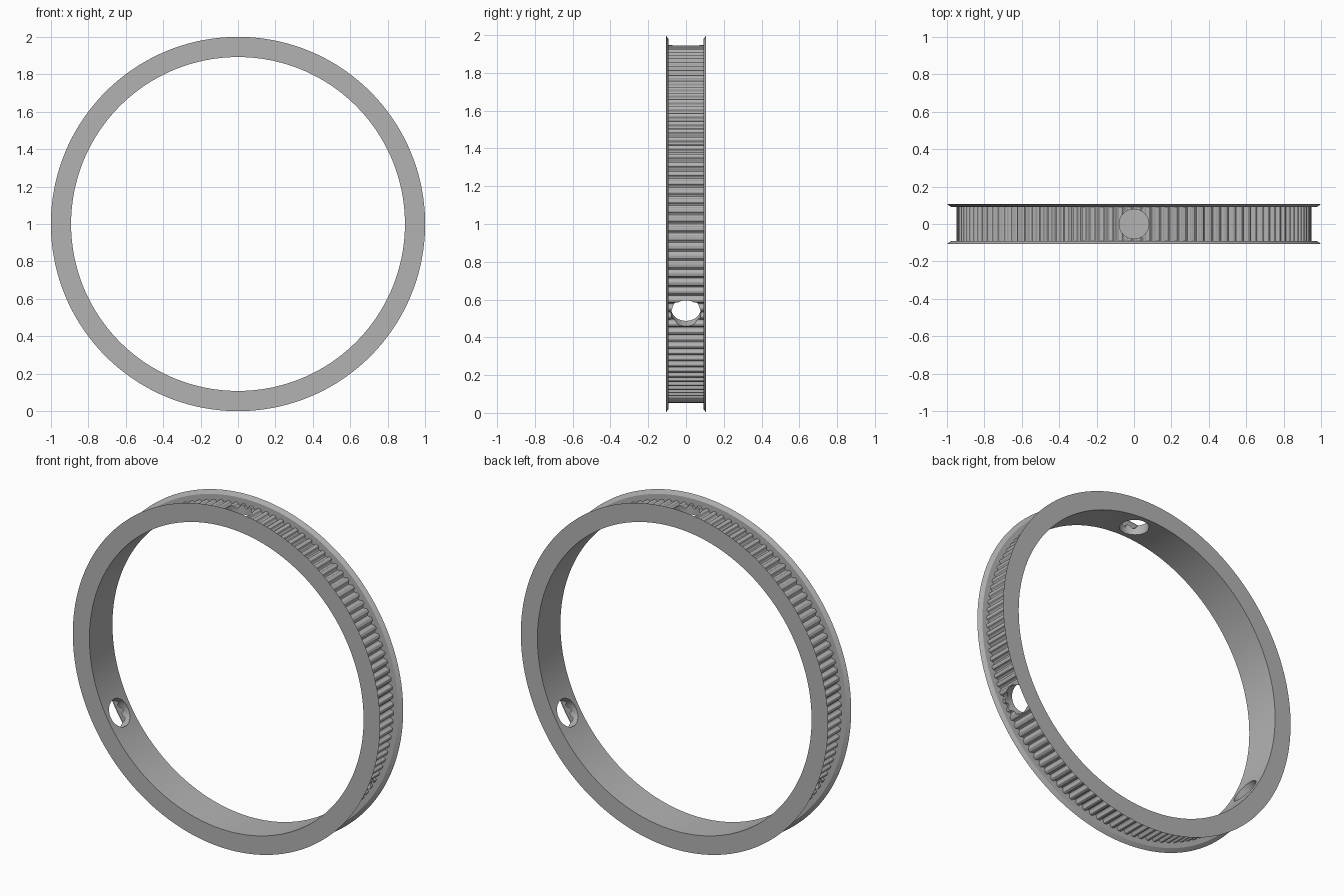
import bpy, bmesh, math
from mathutils import Matrix

if "Cube" in bpy.data.objects:
    bpy.data.objects.remove(bpy.data.objects["Cube"])

TEETH = 120
R_IN, R_LAND, R_BEVEL, R_OUT = 0.892, 0.948, 0.978, 1.0
Y_IN, Y_OUT = 0.092, 0.107
HOLE_R = 0.079

grey = bpy.data.materials.new("plain grey")
grey.use_nodes = True
colour = (0.45, 0.45, 0.45, 1)
grey.diffuse_color = colour
grey.node_tree.nodes["Principled BSDF"].inputs["Base Color"].default_value = colour

# Rounded belt groove: (offset as a fraction of the pitch, depth)
half = [(0.36, 0), (0.30, 0.002), (0.265, 0.006), (0.21, 0.013), (0.11, 0.0173)]
groove = [(-o, d) for o, d in half] + [(0, 0.0188)] + [(o, d) for o, d in reversed(half)]

# Ring section: None marks the radius that follows the teeth
section = [(R_IN, -Y_OUT), (R_OUT, -Y_OUT), (R_BEVEL, -Y_IN), (None, -Y_IN),
           (None, Y_IN), (R_BEVEL, Y_IN), (R_OUT, Y_OUT), (R_IN, Y_OUT)]

bm = bmesh.new()
rings = []
for tooth in range(TEETH):
    for offset, depth in groove:
        a = math.tau * (tooth + offset) / TEETH
        ring = []
        for r, y in section:
            r = R_LAND - depth if r is None else r
            ring.append(bm.verts.new((r * math.cos(a), y, 1 + r * math.sin(a))))
        rings.append(ring)
for i, ring in enumerate(rings):
    after = rings[(i + 1) % len(rings)]
    for j in range(len(section)):
        k = (j + 1) % len(section)
        bm.faces.new((ring[j], ring[k], after[k], after[j]))
bmesh.ops.recalc_face_normals(bm, faces=bm.faces)
mesh = bpy.data.meshes.new("toothed_ring")
bm.to_mesh(mesh)
bm.free()
mesh.materials.append(grey)
pulley = bpy.data.objects.new("toothed_ring", mesh)
bpy.context.collection.objects.link(pulley)

# Three radial holes, evenly spaced from the top
bm = bmesh.new()
for degrees in (0, 120, 240):
    turn = Matrix.Rotation(math.radians(degrees), 4, 'Y')
    place = Matrix.Translation((0, 0, 1)) @ turn @ Matrix.Translation((0, 0, 0.92))
    bmesh.ops.create_cone(bm, cap_ends=True, segments=64, radius1=HOLE_R,
                          radius2=HOLE_R, depth=0.3, matrix=place)
cut_mesh = bpy.data.meshes.new("hole_cutter")
bm.to_mesh(cut_mesh)
bm.free()
cut_mesh.materials.append(grey)
cutter = bpy.data.objects.new("hole_cutter", cut_mesh)
cutter.hide_render = True
bpy.context.collection.objects.link(cutter)

mod = pulley.modifiers.new("holes", 'BOOLEAN')
mod.operation = 'DIFFERENCE'
mod.solver = 'EXACT'
mod.object = cutter
bpy.ops.object.select_all(action='DESELECT')
bpy.context.view_layer.objects.active = pulley
pulley.select_set(True)
bpy.ops.object.modifier_apply(modifier=mod.name)
bpy.data.objects.remove(cutter)
bpy.ops.object.shade_smooth_by_angle(angle=math.radians(30))
